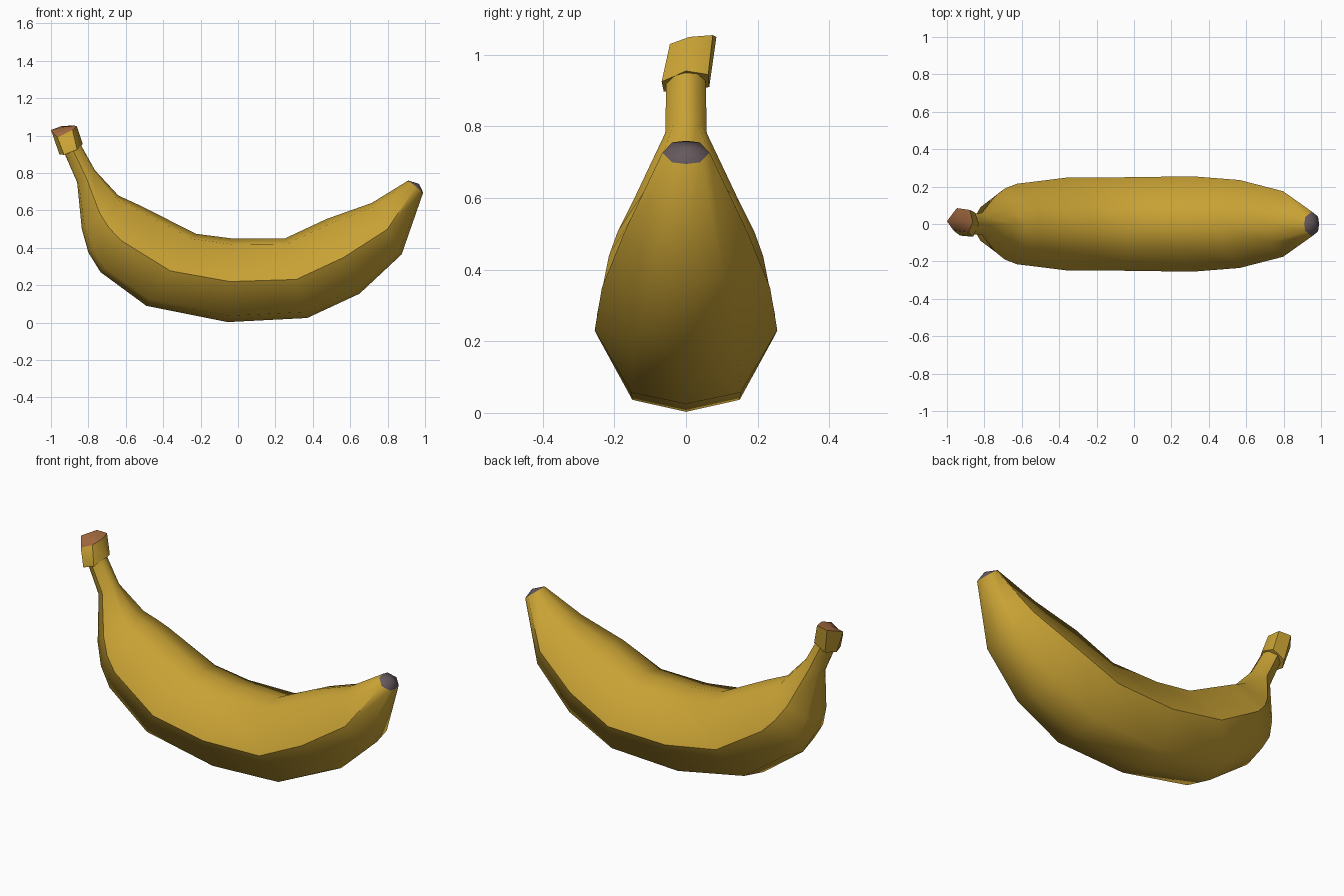
import bpy, bmesh, math
from mathutils import Vector

if "Cube" in bpy.data.objects:
    bpy.data.objects.remove(bpy.data.objects["Cube"])


def material(name, rgb):
    m = bpy.data.materials.new(name)
    m.diffuse_color = (*rgb, 1)
    m.use_nodes = True
    m.node_tree.nodes["Principled BSDF"].inputs["Base Color"].default_value = m.diffuse_color
    return m


yellow = material("banana yellow", (0.58, 0.36, 0.035))
brown = material("cut stem brown", (0.36, 0.14, 0.05))
grey = material("tip grey", (0.13, 0.10, 0.11))


def finish(name, bm, mats, angle):
    bmesh.ops.recalc_face_normals(bm, faces=bm.faces)
    me = bpy.data.meshes.new(name)
    bm.to_mesh(me)
    bm.free()
    ob = bpy.data.objects.new(name, me)
    bpy.context.collection.objects.link(ob)
    for m in mats:
        me.materials.append(m)
    bpy.ops.object.select_all(action='DESELECT')
    ob.select_set(True)
    bpy.context.view_layer.objects.active = ob
    bpy.ops.object.shade_smooth_by_angle(angle=math.radians(angle))
    return ob


def bridge(bm, a, b):
    n = len(a)
    for i in range(n):
        bm.faces.new((a[i], a[(i + 1) % n], b[(i + 1) % n], b[i]))


# Fruit: each ring is outer x, z, inner x, z, half width
rings = [
    (-.93, .91, -.84, .95, .055),
    (-.86, .75, -.765, .815, .058),
    (-.835, .50, -.64, .68, .15),
    (-.80, .375, -.575, .65, .19),
    (-.735, .27, -.51, .62, .215),
    (-.49, .09, -.225, .475, .248),
    (-.055, .003, -.03, .45, .25),
    (.37, .025, .25, .45, .255),
    (.65, .155, .475, .555, .235),
    (.875, .365, .715, .64, .175),
    (.99, .695, .91, .76, .066),
]
# Cross-section: outer-to-inner position, side position
section = [(-1, 0), (-.85, .6), (-.03, 1), (.86, .57), (1, 0),
           (.86, -.57), (-.03, -1), (-.85, -.6)]

bm = bmesh.new()
loops = []
for ox, oz, ix, iz, w in rings:
    mid = Vector((ox + ix, 0, oz + iz)) / 2
    half = Vector((ix - ox, 0, iz - oz)) / 2
    loops.append([bm.verts.new(mid + half * t + Vector((0, w * s, 0)))
                  for t, s in section])
for a, b in zip(loops, loops[1:]):
    bridge(bm, a, b)
bm.faces.new(loops[0])
# Slightly domed dark tip
tip = bm.verts.new((.968, 0, .742))
end = loops[-1]
for i in range(8):
    bm.faces.new((end[i], end[(i + 1) % 8], tip)).material_index = 1
finish("banana_fruit", bm, (yellow, grey), 50)

# Stem collar with a slanted brown cut
bottom = [(-.955, .01, .90), (-.92, .065, .91), (-.85, .062, .945),
          (-.83, 0, .955), (-.86, -.068, .925), (-.93, -.062, .897)]
top = [(-1.0, .015, 1.03), (-.947, .085, 1.05), (-.877, .075, 1.055),
       (-.862, .01, 1.05), (-.885, -.045, 1.03), (-.965, -.035, .99)]
bm = bmesh.new()
lo = [bm.verts.new(p) for p in bottom]
hi = [bm.verts.new(p) for p in top]
bridge(bm, lo, hi)
bm.faces.new(lo)
centre = bm.verts.new((-.925, .02, 1.048))
for i in range(6):
    bm.faces.new((hi[i], hi[(i + 1) % 6], centre)).material_index = 1
finish("stem_collar", bm, (yellow, brown), 50)
